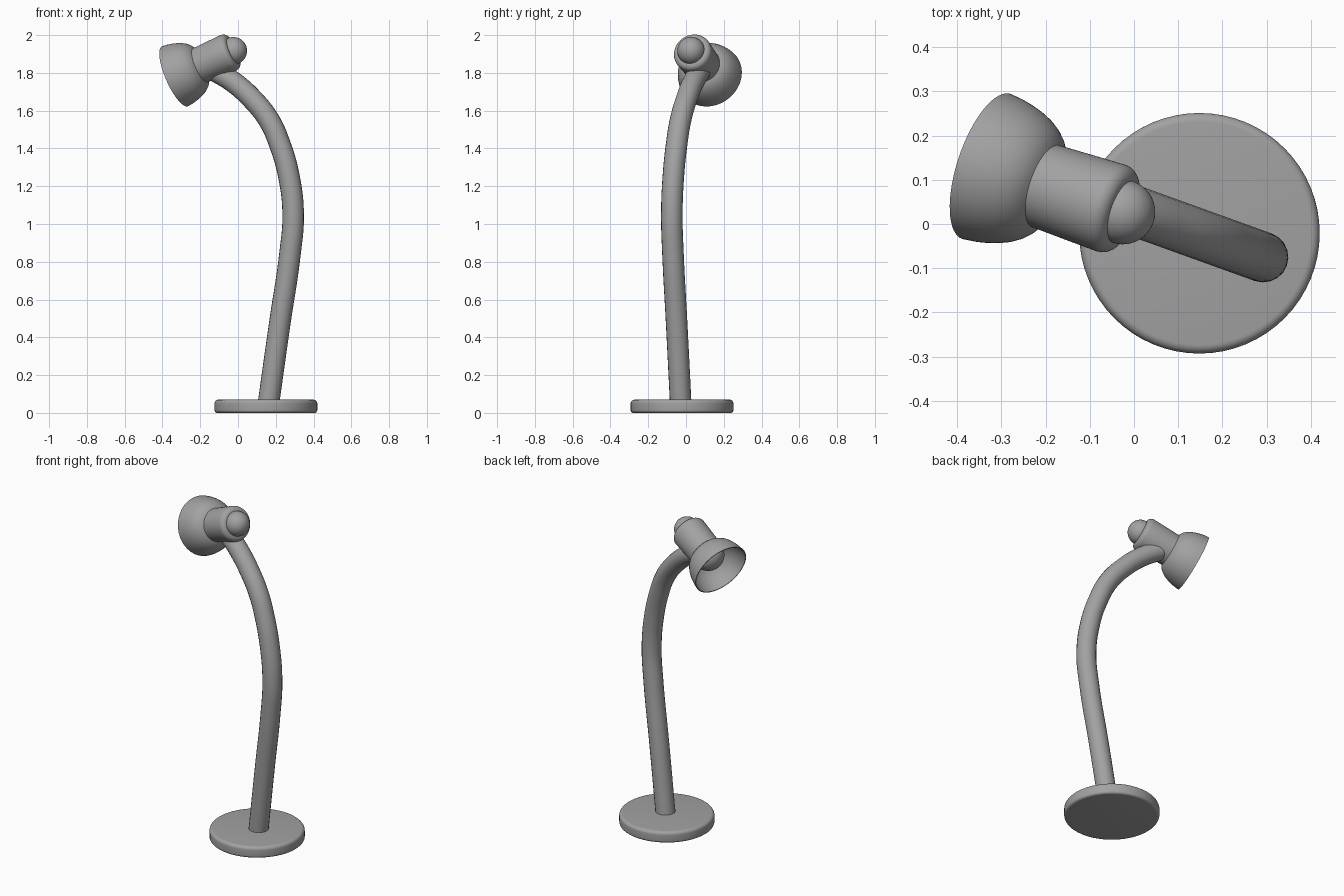
import bpy, bmesh, math
from mathutils import Vector

cube = bpy.data.objects.get("Cube")
if cube:
    bpy.data.objects.remove(cube)

grey = bpy.data.materials.new("lamp_grey")
grey.use_nodes = True
COLOUR = (0.36, 0.36, 0.36, 1)
grey.diffuse_color = COLOUR
grey.node_tree.nodes["Principled BSDF"].inputs["Base Color"].default_value = COLOUR


def finish(obj, angle=40):
    """Give the part its colour and smooth shading."""
    obj.data.materials.clear()
    obj.data.materials.append(grey)
    bpy.ops.object.select_all(action="DESELECT")
    obj.select_set(True)
    bpy.context.view_layer.objects.active = obj
    bpy.ops.object.shade_smooth_by_angle(angle=math.radians(angle))


def lathe(name, profile, origin, axis=(0, 0, 1), steps=64):
    """Revolve (radius, distance) points about an axis."""
    bm = bmesh.new()
    verts = [bm.verts.new((r, 0, d)) for r, d in profile]
    edges = [bm.edges.new(pair) for pair in zip(verts, verts[1:])]
    bmesh.ops.spin(bm, geom=verts + edges, cent=(0, 0, 0), axis=(0, 0, 1),
                   angle=math.tau, steps=steps, use_duplicate=False)
    bmesh.ops.remove_doubles(bm, verts=bm.verts, dist=0.0002)
    bmesh.ops.recalc_face_normals(bm, faces=bm.faces)
    mesh = bpy.data.meshes.new(name)
    bm.to_mesh(mesh)
    bm.free()
    obj = bpy.data.objects.new(name, mesh)
    bpy.context.collection.objects.link(obj)
    obj.rotation_euler = Vector(axis).to_track_quat("Z", "Y").to_euler()
    obj.location = origin
    finish(obj)
    return obj


def corner(r, d, size, start, count=6):
    """Quarter-round profile points about (r, d)."""
    angles = [start + math.pi / 2 * i / count for i in range(count + 1)]
    return [(r + size * math.cos(a), d + size * math.sin(a)) for a in angles]


def ball(radius, d, count=24):
    """Half-circle profile, pole to pole."""
    angles = [math.pi * (i / count - 0.5) for i in range(count + 1)]
    return [(max(0, radius * math.cos(a)), d + radius * math.sin(a)) for a in angles]


# Round foot with softened edges
lathe("base", [(0, 0)] + corner(0.257, 0.015, 0.015, -math.pi / 2)
      + corner(0.252, 0.05, 0.02, 0) + [(0, 0.07)], (0.148, -0.021, 0))

# Bent stem, lying in one upright plane
path = [(0.16, 0.04), (0.222, 0.48), (0.275, 0.84), (0.292, 1.05), (0.27, 1.25),
        (0.22, 1.426), (0.165, 1.548), (0.077, 1.66), (-0.03, 1.755), (-0.13, 1.815)]
curve = bpy.data.curves.new("stem", "CURVE")
curve.dimensions = "3D"
curve.bevel_depth = 0.057
curve.bevel_resolution = 8
curve.resolution_u = 10
curve.use_fill_caps = True
spline = curve.splines.new("BEZIER")
spline.bezier_points.add(len(path) - 1)
for point, (x, z) in zip(spline.bezier_points, path):
    point.co = (x, -0.075 + (0.292 - x) * 0.36, z)
    point.handle_left_type = point.handle_right_type = "AUTO"
stem = bpy.data.objects.new("stem", curve)
bpy.context.collection.objects.link(stem)
bpy.ops.object.select_all(action="DESELECT")
stem.select_set(True)
bpy.context.view_layer.objects.active = stem
bpy.ops.object.convert(target="MESH")
finish(bpy.context.view_layer.objects.active)

# Head parts share one tilted axis, running from knob to shade
head = (-0.025, 0.027, 1.917)
aim = (-0.876, 0.293, -0.383)

lathe("knob", ball(0.073, 0), head, aim)
lathe("lamp_holder", [(0, 0)] + corner(0.073, 0.03, 0.03, -math.pi / 2)
      + [(0.101, 0.1), (0.097, 0.212), (0, 0.212)], head, aim)
lathe("bulb", ball(0.092, 0.222), head, aim)

# Thin bell-shaped shade, open at the front
outer = [(0.09, 0.195), (0.107, 0.203), (0.122, 0.214), (0.136, 0.23), (0.148, 0.25),
         (0.158, 0.275), (0.165, 0.3), (0.17, 0.325), (0.173, 0.352)]
inner = [(r - 0.006, d + 0.003) for r, d in outer[:-1]] + [(0.168, 0.352)]
lathe("shade", outer + inner[::-1], head, aim)
